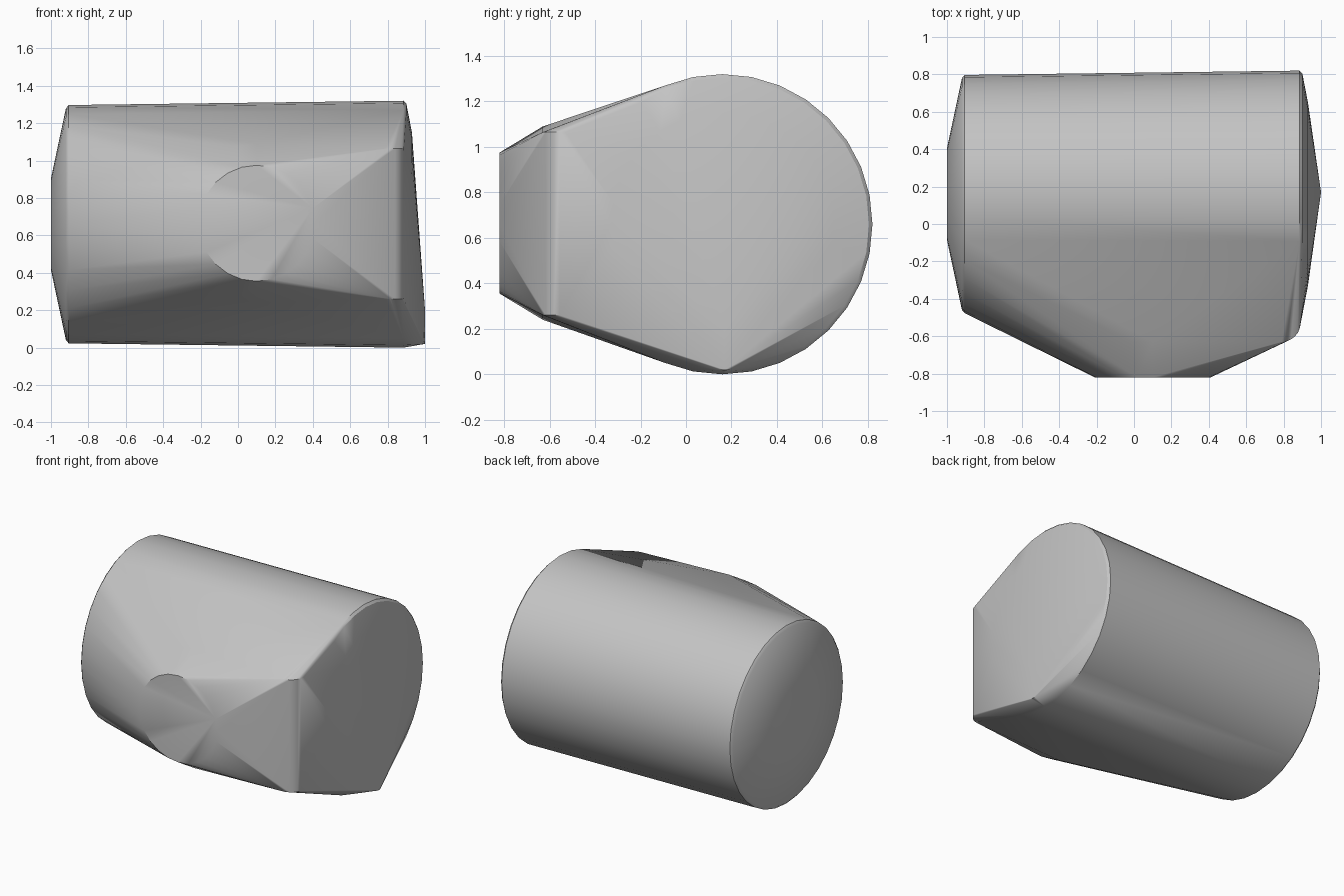
import bpy
import bmesh
from math import cos, sin, pi, radians
from mathutils import Vector

if "Cube" in bpy.data.objects:
    bpy.data.objects.remove(bpy.data.objects["Cube"], do_unlink=True)

grey = bpy.data.materials.new("plain_grey")
grey.use_nodes = True
colour = (0.55, 0.55, 0.55, 1)
grey.diffuse_color = colour
grey.node_tree.nodes["Principled BSDF"].inputs["Base Color"].default_value = colour

bm = bmesh.new()


def ring(centre, radius, axis, sides=32):
    """Add a circle of points around the given axis."""
    u, v = {"x": ((0, 1, 0), (0, 0, 1)),
            "y": ((1, 0, 0), (0, 0, 1)),
            "z": ((1, 0, 0), (0, 1, 0))}[axis]
    for i in range(sides):
        a = 2 * pi * i / sides
        bm.verts.new(Vector(centre) + radius * (cos(a) * Vector(u) + sin(a) * Vector(v)))


# Main drum: stepped rings from the left cap to the right cap
for x, radius in ((-1, 0.245), (-0.92, 0.62), (-0.905, 0.637),
                  (0.885, 0.66), (0.9, 0.645), (0.93, 0.49)):
    ring((x, 0.16, 0.66), radius, "x")

# Chamfered round nose on the front
for y, radius in ((-0.82, 0.31), (-0.63, 0.425)):
    ring((0.1, y, 0.665), radius, "y", 24)

# Upright rounded corner post
for z in (0.26, 1.065):
    ring((0.79, -0.53, z), 0.1, "z", 24)

# Small upright peg low on the right cap
for z in (0.02, 0.2):
    ring((0.965, 0.17, z), 0.035, "z", 12)

# One tight skin wrapped around every part
bmesh.ops.convex_hull(bm, input=bm.verts[:])
loose = [v for v in bm.verts if not v.link_faces]
bmesh.ops.delete(bm, geom=loose, context="VERTS")
bmesh.ops.recalc_face_normals(bm, faces=bm.faces[:])

mesh = bpy.data.meshes.new("wrapped_housing")
bm.to_mesh(mesh)
bm.free()
mesh.materials.append(grey)
housing = bpy.data.objects.new("wrapped_housing", mesh)
bpy.context.collection.objects.link(housing)

bpy.ops.object.select_all(action="DESELECT")
housing.select_set(True)
bpy.context.view_layer.objects.active = housing
bpy.ops.object.shade_smooth_by_angle(angle=radians(30))
